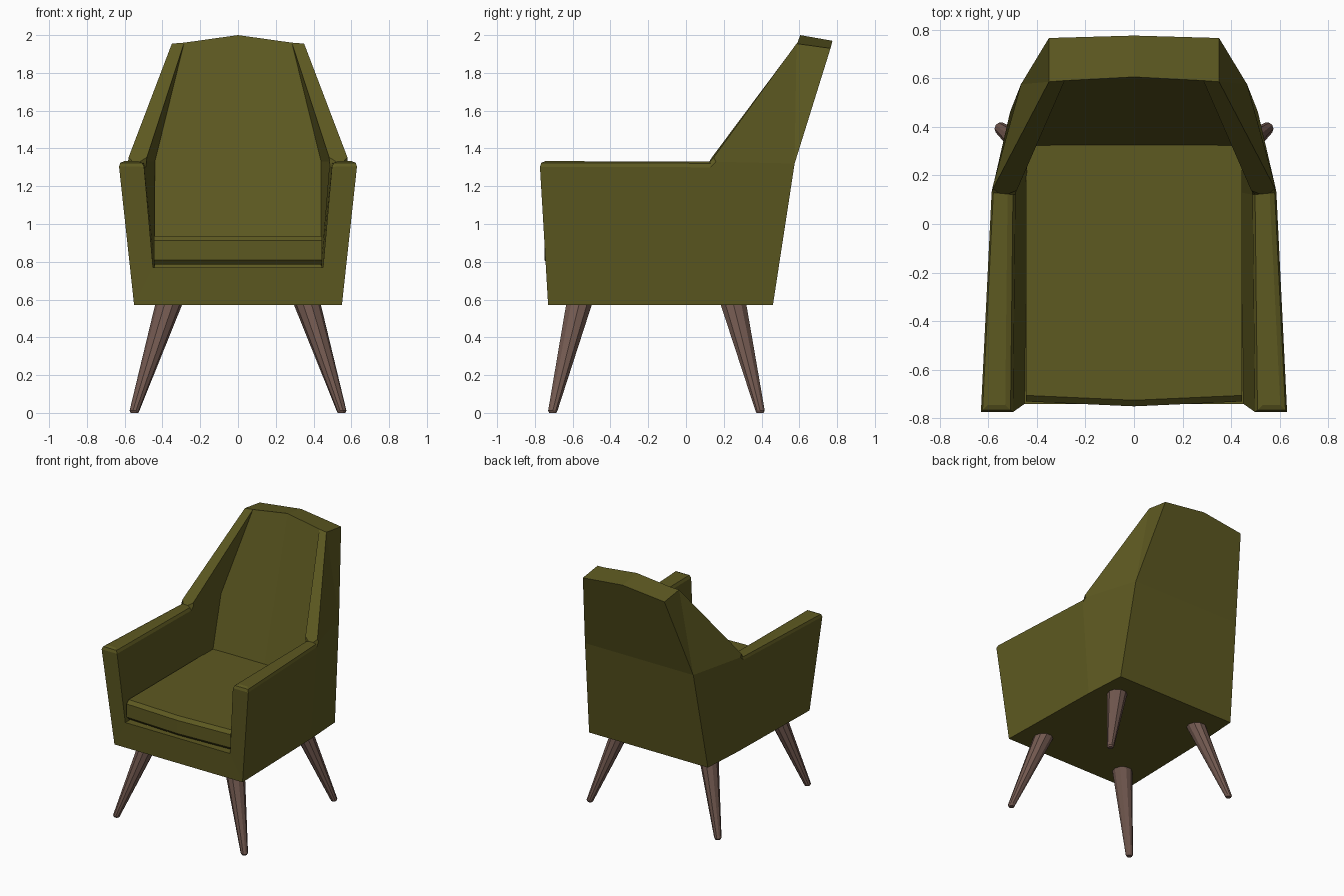
import bpy, bmesh, math
from mathutils import Vector

if "Cube" in bpy.data.objects:
    bpy.data.objects.remove(bpy.data.objects["Cube"])


def material(name, rgb):
    m = bpy.data.materials.new(name)
    m.diffuse_color = (*rgb, 1)
    m.use_nodes = True
    m.node_tree.nodes["Principled BSDF"].inputs["Base Color"].default_value = m.diffuse_color
    return m


OLIVE = material("olive fabric", (0.11, 0.1, 0.015))
WOOD = material("brown wood", (0.17, 0.1, 0.08))


def finish(bm, name, mat):
    bmesh.ops.recalc_face_normals(bm, faces=bm.faces)
    me = bpy.data.meshes.new(name)
    bm.to_mesh(me)
    bm.free()
    me.materials.append(mat)
    ob = bpy.data.objects.new(name, me)
    bpy.context.collection.objects.link(ob)
    return ob


# Upholstered shell: right half (arm, wing, backrest, base), then mirrored
P = {
    # outer side
    "a": (.55, -.73, .57), "b": (.633, -.775, 1.333), "c": (.53, .13, .57),
    "d": (.588, .13, 1.33), "e": (.35, .585, 1.955), "f": (.51, .46, .57),
    "g": (.465, .575, 1.32), "h": (.35, .765, 1.93),
    # inner side
    "ai": (.45, -.74, .77), "bi": (.50, -.775, 1.333), "ci": (.44, .13, .77),
    "di": (.49, .12, 1.33), "ei": (.285, .59, 1.96), "k0": (.44, .28, .77),
    "k": (.44, .42, 1.33),
    # centre line
    "a0": (0, -.73, .57), "p0": (0, -.74, .77), "s0": (0, .28, .77),
    "m0": (0, .43, 1.33), "e0": (0, .605, 2), "h0": (0, .775, 1.97),
    "g0": (0, .575, 1.32), "f0": (0, .46, .57),
}
FACES = [
    "a c d b", "c f g d", "d g e", "g h e",                # outside
    "a b bi ai", "a ai p0 a0",                             # front
    "b d di bi", "d e ei di",                              # arm top, wing edge
    "bi di ci ai", "di k k0 ci", "di ei k",                # inside
    "ai ci k0 s0 p0", "k0 k m0 s0", "k ei e0 m0",          # floor, backrest
    "e h h0 e0 ei", "h g g0 h0", "g f f0 g0", "a a0 f0 f c",
]
bm = bmesh.new()
V = {n: bm.verts.new(co) for n, co in P.items()}
for f in FACES:
    bm.faces.new([V[n] for n in f.split()])
bmesh.ops.recalc_face_normals(bm, faces=bm.faces)
rounded = [bm.edges.get((V[p], V[q])) for p, q in (("b", "bi"), ("b", "d"), ("bi", "di"))]
bmesh.ops.bevel(bm, geom=rounded, offset=.03, segments=2, profile=.5, affect='EDGES')
half = bm.verts[:] + bm.edges[:] + bm.faces[:]
copy = bmesh.ops.duplicate(bm, geom=half)["geom"]
flipped = [v for v in copy if isinstance(v, bmesh.types.BMVert)]
bmesh.ops.scale(bm, vec=(-1, 1, 1), verts=flipped)
bmesh.ops.remove_doubles(bm, verts=bm.verts, dist=.0005)
finish(bm, "upholstered_shell", OLIVE)

# Seat cushion with a slightly pointed front
bm = bmesh.new()
outline = [(-.445, -.73), (0, -.75), (.445, -.73), (.445, .34), (-.445, .34)]
base = bm.faces.new([bm.verts.new((x, y, .785)) for x, y in outline])
top = bmesh.ops.extrude_face_region(bm, geom=[base], use_keep_orig=True)["geom"]
bmesh.ops.translate(bm, vec=(0, 0, .152), verts=[v for v in top if isinstance(v, bmesh.types.BMVert)])
bmesh.ops.recalc_face_normals(bm, faces=bm.faces)
front = [e for e in bm.edges if all(v.co.y < -.7 for v in e.verts)
         and abs(e.verts[0].co.z - e.verts[1].co.z) < .01]
bmesh.ops.bevel(bm, geom=front, offset=.025, segments=1, affect='EDGES')
finish(bm, "seat_cushion", OLIVE)


# Splayed tapered legs
def leg(name, top, foot, sides=10):
    bm = bmesh.new()
    rings = []
    for (x, y, z), r in ((top, .072), (tuple(Vector(foot) + Vector((0, 0, .012))), .026), (foot, .02)):
        rings.append([bm.verts.new((x + r * math.cos(i * math.tau / sides),
                                    y + r * math.sin(i * math.tau / sides), z))
                      for i in range(sides)])
    for lo, hi in zip(rings, rings[1:]):
        for i in range(sides):
            j = (i + 1) % sides
            bm.faces.new((lo[i], lo[j], hi[j], hi[i]))
    bm.faces.new(rings[0])
    bm.faces.new(rings[-1])
    finish(bm, name, WOOD)


for side, s in (("left", -1), ("right", 1)):
    leg(f"front_leg_{side}", (s * .365, -.565, .58), (s * .548, -.705, 0))
    leg(f"back_leg_{side}", (s * .365, .25, .58), (s * .548, .392, 0))
